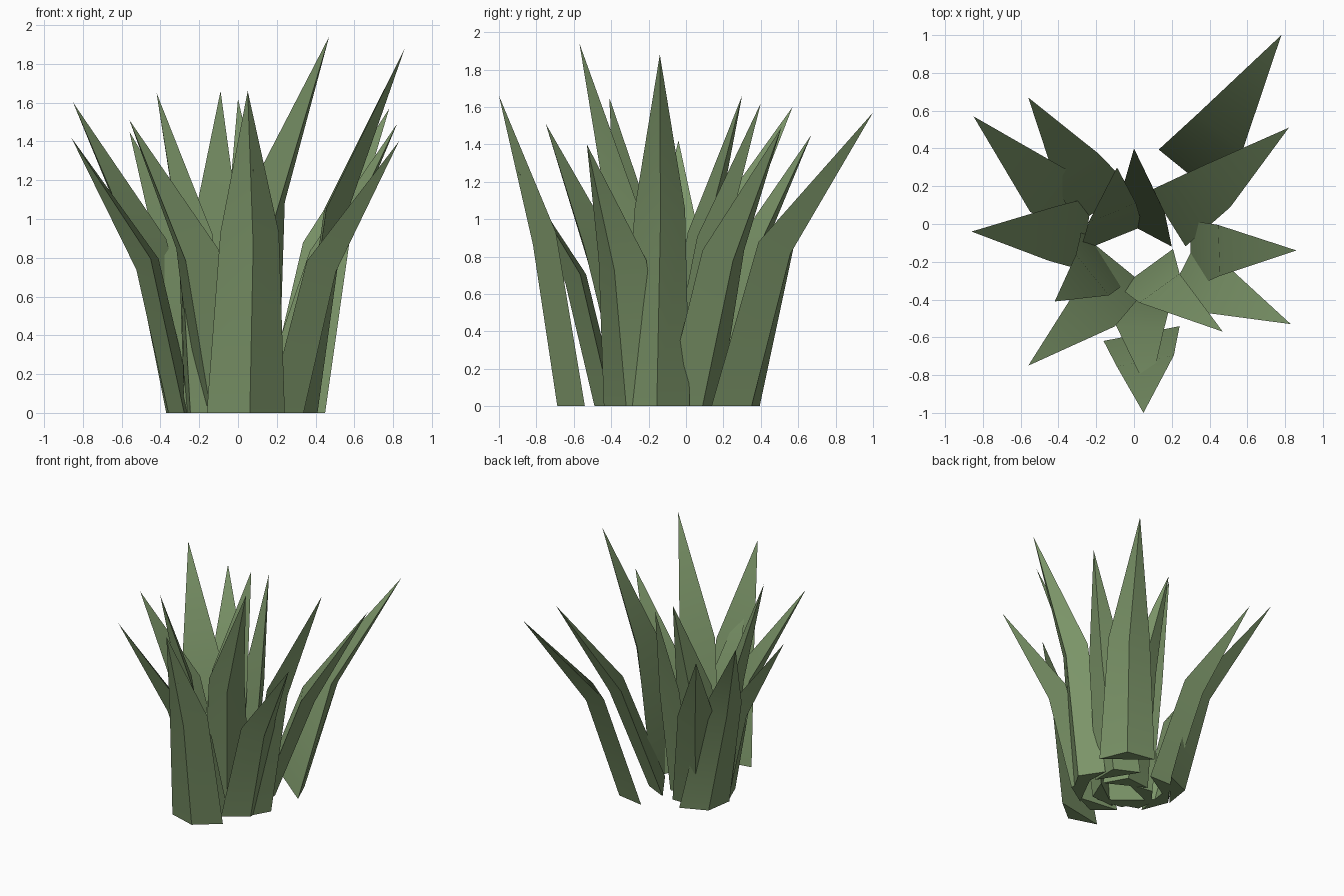
import bpy, bmesh, math
from mathutils import Vector

if "Cube" in bpy.data.objects:
    bpy.data.objects.remove(bpy.data.objects["Cube"])

# Single leaf colour
green = bpy.data.materials.new("leaf green")
green.diffuse_color = (0.20, 0.30, 0.14, 1)
green.use_nodes = True
green.node_tree.nodes["Principled BSDF"].inputs["Base Color"].default_value = green.diffuse_color

# Each blade: facing angle, base width, base centre, bend centre, tip
BLADES = [
    (51, .41, (.29, .265), (.455, .485), (.78, 1.0, 1.57)),
    (32, .35, (.18, .03), (.44, .20), (.82, .51, 1.49)),
    (2, .36, (.30, -.16), (.45, -.14), (.86, -.14, 1.88)),
    (-27, .38, (.24, -.27), (.42, -.34), (.83, -.53, 1.40)),
    (-54, .35, (.065, -.235), (.135, -.34), (.47, -.57, 1.94)),
    (-79, .41, (.04, -.58), (.06, -.725), (.05, -1.0, 1.66)),
    (-129, .37, (-.07, -.22), (-.21, -.455), (-.56, -.75, 1.51)),
    (-141, .37, (-.16, -.17), (-.22, -.27), (-.42, -.41, 1.65)),
    (172, .39, (-.25, -.05), (-.43, -.05), (-.86, -.04, 1.42)),
    (142, .39, (-.25, .12), (-.46, .18), (-.85, .57, 1.60)),
    (121, .36, (-.16, .09), (-.30, .30), (-.56, .67, 1.45)),
    (112, .36, (-.12, -.08), (-.115, .06), (-.09, .30, 1.66)),
    (62, .34, (.05, -.04), (.05, .12), (0, .40, 1.62)),
    (-97, .34, (.03, -.38), (.03, -.55), (.08, -.90, 1.26)),
]


def section(bm, centre, angle, width, depth, z, ridge_z):
    """Triangular cross-section: two inner corners and an outer ridge."""
    out = Vector((math.cos(angle), math.sin(angle), 0))
    side = Vector((-out.y, out.x, 0)) * width / 2
    c = Vector((*centre, z))
    ridge = c + out * depth
    ridge.z = ridge_z
    return [bm.verts.new(p) for p in (c - side, ridge, c + side)]


def blade(name, angle, width, base, bend, tip):
    """Three-sided leaf: straight lower part, bent and tapered to a point."""
    bm = bmesh.new()
    a = math.radians(angle)
    h = tip[2]
    low = section(bm, base, a, width, .11, 0, 0)
    mid = section(bm, bend, a, width * .75, .095, h * .56, h * .52)
    top = bm.verts.new(tip)
    bm.faces.new(low)
    for i in range(3):
        j = (i + 1) % 3
        bm.faces.new((low[i], low[j], mid[j], mid[i]))
        bm.faces.new((mid[i], mid[j], top))
    bmesh.ops.recalc_face_normals(bm, faces=bm.faces)
    # soft bend, crisp long edges
    for f in bm.faces:
        f.smooth = True
    for e in bm.edges:
        e.smooth = e.verts[0] in mid and e.verts[1] in mid
    mesh = bpy.data.meshes.new(name)
    bm.to_mesh(mesh)
    bm.free()
    mesh.materials.append(green)
    bpy.context.collection.objects.link(bpy.data.objects.new(name, mesh))


# Tuft of leaves
for n, spec in enumerate(BLADES, 1):
    blade(f"leaf_blade_{n:02d}", *spec)
